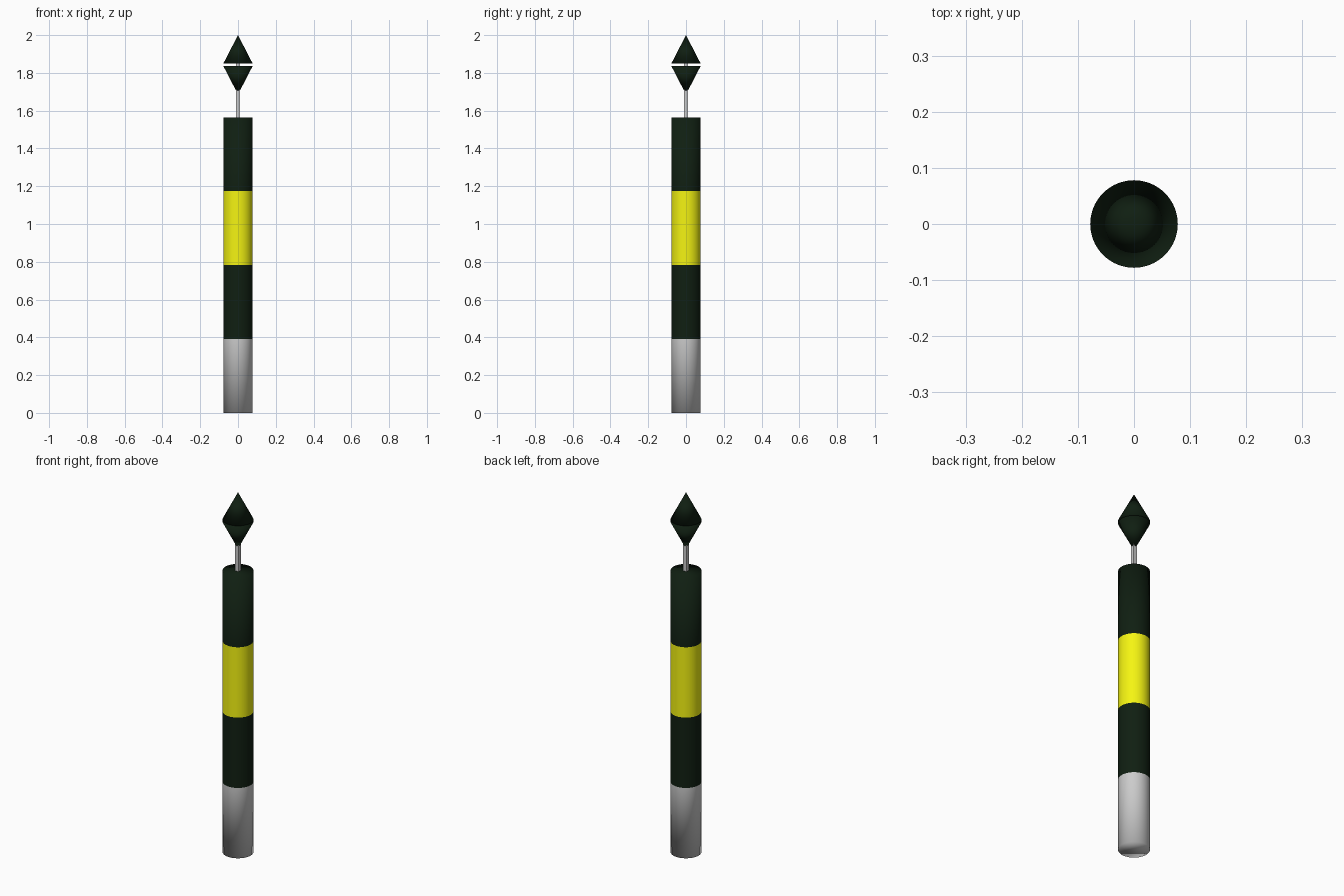
import bpy
import bmesh
from math import cos, sin, pi

if "Cube" in bpy.data.objects:
    bpy.data.objects.remove(bpy.data.objects["Cube"])

RADIUS = 0.078
SIDES = 64


def material(name, color):
    mat = bpy.data.materials.new(name)
    mat.diffuse_color = (*color, 1)
    mat.use_nodes = True
    mat.node_tree.nodes["Principled BSDF"].inputs["Base Color"].default_value = mat.diffuse_color
    return mat


def tapered(name, z0, z1, r0, r1, mat=None, sides=SIDES, turn=0, smooth=True):
    """Upright cylinder or cone between two heights."""
    bpy.ops.mesh.primitive_cone_add(vertices=sides, radius1=r0, radius2=r1,
                                    depth=z1 - z0, location=(0, 0, (z0 + z1) / 2),
                                    rotation=(0, 0, turn))
    obj = bpy.context.object
    obj.name = name
    if mat:
        obj.data.materials.append(mat)
    if smooth:
        bpy.ops.object.shade_smooth()
    return obj


grey = material("plain_grey", (0.8, 0.8, 0.8))
dark = material("dark_green", (0.005, 0.0135, 0.0058))
yellow = material("yellow", (0.91, 0.91, 0.006))

# Banded pole: one continuous smooth tube, one material per band
BAND = 1.565 / 4
bm = bmesh.new()
rings = [[bm.verts.new((RADIUS * cos(2 * pi * s / SIDES),
                        RADIUS * sin(2 * pi * s / SIDES), i * BAND))
          for s in range(SIDES)] for i in range(5)]
for i in range(4):
    for s in range(SIDES):
        t = (s + 1) % SIDES
        face = bm.faces.new((rings[i][s], rings[i][t], rings[i + 1][t], rings[i + 1][s]))
        face.material_index = i
bm.faces.new(rings[0][::-1])
bm.faces.new(rings[4]).material_index = 3
for face in bm.faces:
    face.smooth = True
mesh = bpy.data.meshes.new("banded_pole")
bm.to_mesh(mesh)
bm.free()
for mat in (grey, dark, yellow, dark):
    mesh.materials.append(mat)
bpy.context.collection.objects.link(bpy.data.objects.new("banded_pole", mesh))

# Thin square rod carrying the topmark
tapered("topmark_rod", 1.55, 1.88, 0.0145, 0.0145, sides=4, turn=pi / 4, smooth=False)

# Topmark: two cones base to base with a narrow gap
tapered("lower_cone", 1.686, 1.837, 0, RADIUS, dark)
tapered("upper_cone", 1.849, 2.0, RADIUS, 0, dark)
